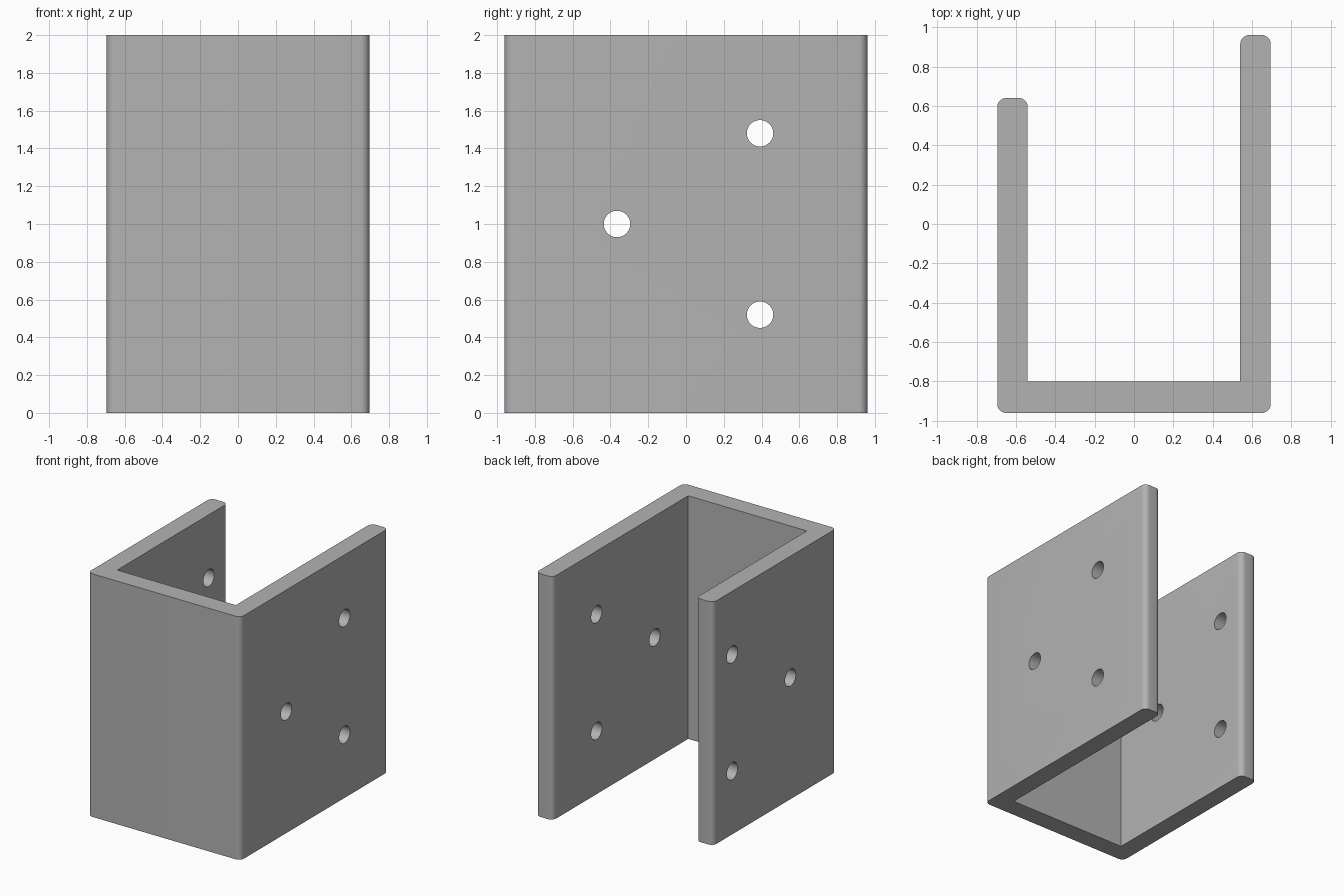
import bpy, bmesh, math

if "Cube" in bpy.data.objects:
    bpy.data.objects.remove(bpy.data.objects["Cube"])

W, H, T, R = 0.695, 2.0, 0.155, 0.045   # half width, height, wall thickness, edge radius
Y0, Y_LEFT, Y_RIGHT = -0.96, 0.64, 0.96  # closed side and the two flange ends
STEPS = 8

steel = bpy.data.materials.new("grey steel")
steel.diffuse_color = (0.45, 0.45, 0.45, 1)
steel.use_nodes = True
steel.node_tree.nodes["Principled BSDF"].inputs["Base Color"].default_value = steel.diffuse_color


def rounded(points):
    """Counter-clockwise outline; each point is (x, y, radius)."""
    out = []
    n = len(points)
    for i, (x, y, r) in enumerate(points):
        if r == 0:
            out.append((x, y))
            continue
        (px, py, _), (qx, qy, _) = points[i - 1], points[(i + 1) % n]
        a, b = math.dist((x, y), (px, py)), math.dist((x, y), (qx, qy))
        ux, uy, vx, vy = (px - x) / a, (py - y) / a, (qx - x) / b, (qy - y) / b
        cx, cy = x + r * (ux + vx), y + r * (uy + vy)
        for k in range(STEPS + 1):
            t = k / STEPS * math.pi / 2
            out.append((cx - r * (vx * math.cos(t) + ux * math.sin(t)),
                        cy - r * (vy * math.cos(t) + uy * math.sin(t))))
    return out


# U-shaped channel with one longer flange
outline = rounded([
    (-W, Y0, R), (W, Y0, R), (W, Y_RIGHT, R), (W - T, Y_RIGHT, R),
    (W - T, Y0 + T + 0.005, 0), (-W + T, Y0 + T + 0.005, 0),
    (-W + T, Y_LEFT, R), (-W, Y_LEFT, R)])
bm = bmesh.new()
face = bm.faces.new([bm.verts.new((x, y, 0)) for x, y in outline])
ext = bmesh.ops.extrude_face_region(bm, geom=[face])
bmesh.ops.translate(bm, vec=(0, 0, H),
                    verts=[v for v in ext["geom"] if isinstance(v, bmesh.types.BMVert)])
bmesh.ops.recalc_face_normals(bm, faces=bm.faces)
mesh = bpy.data.meshes.new("channel_bracket")
bm.to_mesh(mesh)
bm.free()
mesh.materials.append(steel)
bracket = bpy.data.objects.new("channel_bracket", mesh)
bpy.context.collection.objects.link(bracket)

# Three bolt holes through both flanges
for i, (y, z) in enumerate([(-0.365, 1.0), (0.392, 0.52), (0.392, 1.48)]):
    bpy.ops.mesh.primitive_cylinder_add(vertices=48, radius=0.07, depth=2,
                                        location=(0, y, z), rotation=(0, math.pi / 2, 0))
    cutter = bpy.context.object
    cutter.name = f"hole_cutter_{i + 1}"
    cutter.data.materials.append(steel)
    cutter.hide_render = True
    cutter.hide_set(True)
    cut = bracket.modifiers.new(f"bolt_hole_{i + 1}", 'BOOLEAN')
    cut.object = cutter
    cut.operation = 'DIFFERENCE'
    cut.solver = 'EXACT'

# Bake the holes and smooth the rounded edges
bpy.ops.object.select_all(action='DESELECT')
bpy.context.view_layer.objects.active = bracket
bracket.select_set(True)
for m in list(bracket.modifiers):
    bpy.ops.object.modifier_apply(modifier=m.name)
for o in [o for o in bpy.data.objects if o.name.startswith("hole_cutter")]:
    bpy.data.objects.remove(o)
bpy.ops.object.shade_smooth_by_angle(angle=math.radians(30))
